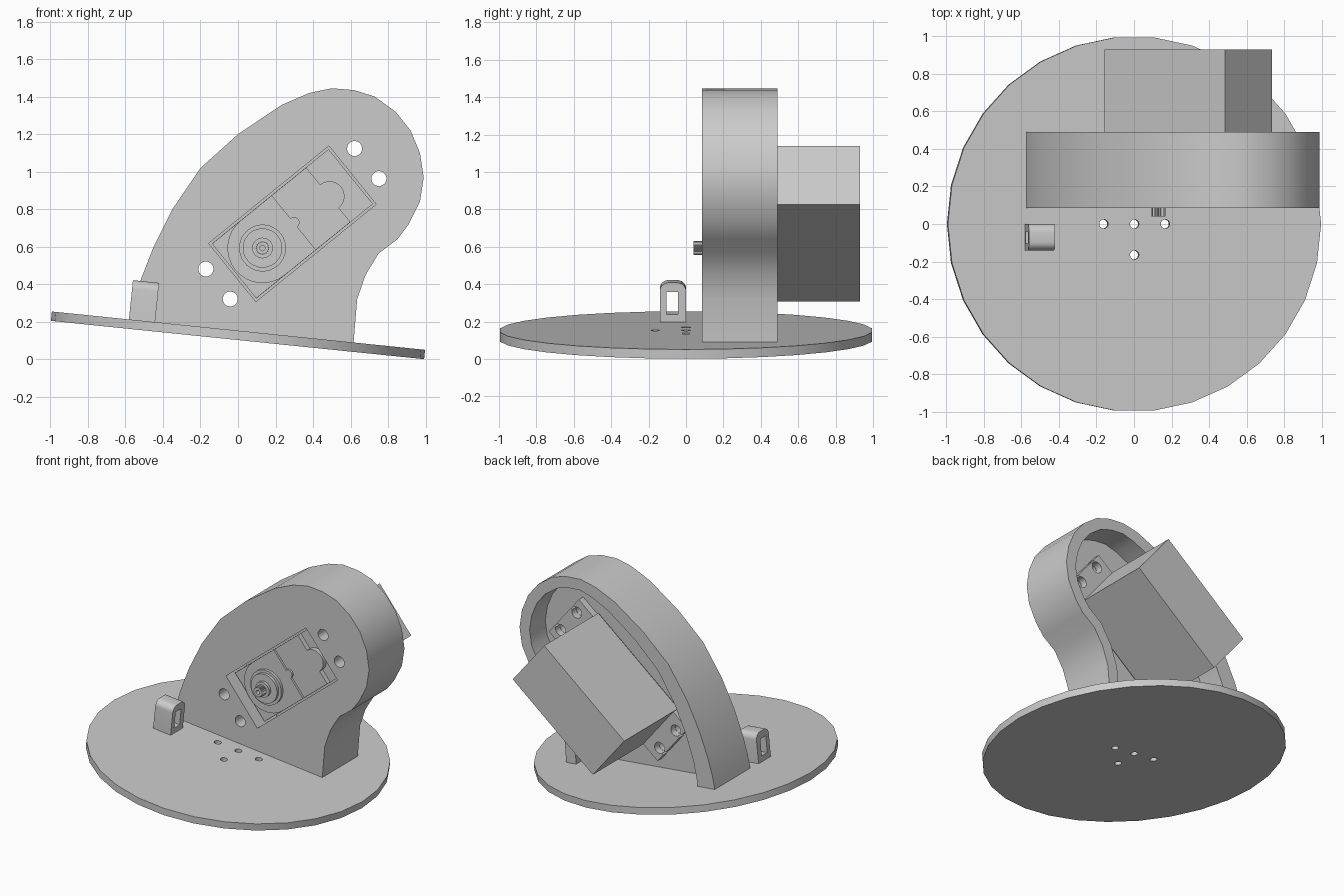
import bpy, bmesh, math
from mathutils import Matrix, Vector

if "Cube" in bpy.data.objects:
    bpy.data.objects.remove(bpy.data.objects["Cube"])

grey = bpy.data.materials.new("light_grey")
grey.use_nodes = True
COLOUR = (0.6, 0.6, 0.6, 1)
grey.diffuse_color = COLOUR
grey.node_tree.nodes["Principled BSDF"].inputs["Base Color"].default_value = COLOUR

# Local frames: tilted base, turned servo, and plain world
BASE = Matrix.Translation((0, 0, 0.128)) @ Matrix.Rotation(math.radians(5.86), 4, "Y")
SERVO = Matrix.Translation((0.29, 0, 0.7225)) @ Matrix.Rotation(math.radians(-39), 4, "Y")
WORLD = Matrix.Identity(4)
PLACE = {"x": lambda a, b, h: (h, a, b),
         "y": lambda a, b, h: (a, h, b),
         "z": lambda a, b, h: (a, b, h)}


def prism(name, pts, lo, hi, axis="y", frame=WORLD):
    """Extrude a closed outline along one axis of a frame."""
    bm = bmesh.new()
    ends = [[bm.verts.new(frame @ Vector(PLACE[axis](a, b, h))) for a, b in pts]
            for h in (lo, hi)]
    bm.faces.new(ends[0])
    bm.faces.new(ends[1][::-1])
    for i in range(len(pts)):
        j = (i + 1) % len(pts)
        bm.faces.new((ends[0][i], ends[1][i], ends[1][j], ends[0][j]))
    bmesh.ops.recalc_face_normals(bm, faces=bm.faces)
    mesh = bpy.data.meshes.new(name)
    bm.to_mesh(mesh)
    bm.free()
    mesh.materials.append(grey)
    obj = bpy.data.objects.new(name, mesh)
    bpy.context.collection.objects.link(obj)
    return obj


def circle(x, y, r, n=24, start=0.0, sweep=math.tau):
    return [(x + r * math.cos(start + sweep * i / n),
             y + r * math.sin(start + sweep * i / n)) for i in range(n)]


def rect(x0, x1, y0, y1):
    return [(x0, y0), (x1, y0), (x1, y1), (x0, y1)]


def activate(obj):
    bpy.ops.object.select_all(action="DESELECT")
    obj.select_set(True)
    bpy.context.view_layer.objects.active = obj


def cut(obj, cutters):
    activate(obj)
    for c in cutters:
        mod = obj.modifiers.new("cut", "BOOLEAN")
        mod.operation, mod.solver, mod.object = "DIFFERENCE", "EXACT", c
        bpy.ops.object.modifier_apply(modifier=mod.name)
        bpy.data.objects.remove(c)
    return obj


parts = []

# Tilted round base with its mounting holes
base = prism("base_disc", circle(0, 0, 1, 30), -0.025, 0.025, "z", BASE)
spots = [(0, 0), (-0.165, 0), (0.165, 0), (0, -0.165)]
parts.append(cut(base, [prism("cutter", circle(x, y, 0.024, 16), -0.2, 0.2, "z", BASE)
                        for x, y in spots]))

# Small cable loop with rounded top and a slot
loop_outline = ([(-0.14, 0.02), (0, 0.02)]
                + circle(-0.045, 0.19, 0.045, 6, 0, math.pi / 2) + [(-0.045, 0.235)]
                + circle(-0.095, 0.19, 0.045, 6, math.pi / 2, math.pi / 2) + [(-0.14, 0.19)])
loop = prism("cable_loop", loop_outline, -0.587, -0.447, "x", BASE)
parts.append(cut(loop, [prism("cutter", rect(-0.105, -0.042, 0.065, 0.185), -0.8, -0.2, "x", BASE)]))

# Housing: solid outline, hollowed from the back, pierced for the servo
outline = [(-0.577, 0.2), (-0.555, 0.3), (-0.52, 0.42), (-0.45, 0.6), (-0.35, 0.8),
           (-0.2, 1.02), (0, 1.2), (0.23, 1.355), (0.38, 1.42), (0.5, 1.445),
           (0.62, 1.435), (0.73, 1.4), (0.84, 1.32), (0.92, 1.22), (0.97, 1.1),
           (0.99, 0.97), (0.97, 0.84), (0.91, 0.72), (0.85, 0.64), (0.75, 0.565),
           (0.68, 0.45), (0.635, 0.32), (0.615, 0.08)]


def inset(pts):
    inner = []
    for i, p in enumerate(pts):
        a, b = Vector(pts[max(i - 1, 0)]), Vector(pts[min(i + 1, len(pts) - 1)])
        d = (b - a).normalized()
        t = 0.08 + 0.06 * max(0, 1 - i / 9)
        inner.append((p[0] + d.y * t, p[1] - d.x * t))
    return [(inner[0][0], -0.2)] + inner + [(inner[-1][0], -0.2)]


ear_holes = [(u, v) for u in (-0.51, 0.51) for v in (-0.103, 0.103)]


def screw_cutters():
    return [prism("cutter", circle(u, v, 0.04), -0.2, 0.7, "y", SERVO) for u, v in ear_holes]


housing = prism("housing", outline, 0.085, 0.49)
cutters = [prism("cutter", inset(outline), 0.31, 0.8),
           prism("cutter", rect(-0.4125, 0.4125, -0.2, 0.2), -0.2, 0.7, "y", SERVO)]
parts.append(cut(housing, cutters + screw_cutters()))

# Servo body, mounting ears with open screw slots
parts.append(prism("servo_body", rect(-0.4125, 0.4125, -0.2, 0.2), 0.312, 0.93, "y", SERVO))
ears = prism("servo_ears", rect(-0.56, 0.56, -0.19, 0.19), 0.312, 0.362, "y", SERVO)
slots = [prism("cutter", rect(min(u, u * 1.2), max(u, u * 1.2), v - 0.015, v + 0.015),
               0.2, 0.5, "y", SERVO) for u, v in ear_holes]
parts.append(cut(ears, screw_cutters() + slots))

# Stepped servo front
parts.append(prism("servo_front", rect(-0.4, 0.4, -0.188, 0.188), 0.2, 0.32, "y", SERVO))
parts.append(prism("servo_middle_step", rect(-0.4, 0.246, -0.187, 0.187), 0.165, 0.21, "y", SERVO))
half = [(0.24, -0.08)] + circle(0.246, -0.01, 0.08, 12, -math.pi / 2, math.pi) + [(0.246, 0.07), (0.24, 0.07)]
parts.append(prism("servo_end_bump", half, 0.165, 0.21, "y", SERVO))
gear_cover = circle(-0.205, 0, 0.187, 16, math.pi / 2, math.pi) + [(-0.205, -0.187), (0.01, -0.187), (0.01, 0.187)]
parts.append(prism("gear_cover", gear_cover, 0.15, 0.18, "y", SERVO))
parts.append(prism("gear_bump", circle(0.01, 0, 0.03, 16), 0.15, 0.18, "y", SERVO))

# Output hub and splined shaft
for name, r, front in (("hub_base", 0.125, 0.13), ("hub_ring", 0.105, 0.11), ("hub_collar", 0.055, 0.09)):
    parts.append(prism(name, circle(-0.205, 0, r, 32), front, 0.17, "y", SERVO))
teeth = []
for i in range(40):
    r, a = (0.037, 0.031)[i % 2], math.tau * i / 40
    teeth.append((-0.205 + r * math.cos(a), r * math.sin(a)))
shaft = prism("output_shaft", teeth, 0.04, 0.17, "y", SERVO)
parts.append(cut(shaft, [prism("cutter", circle(-0.205, 0, 0.015, 12), 0, 0.08, "y", SERVO)]))

for part in parts:
    activate(part)
    bpy.ops.object.shade_smooth_by_angle(angle=math.radians(28))
